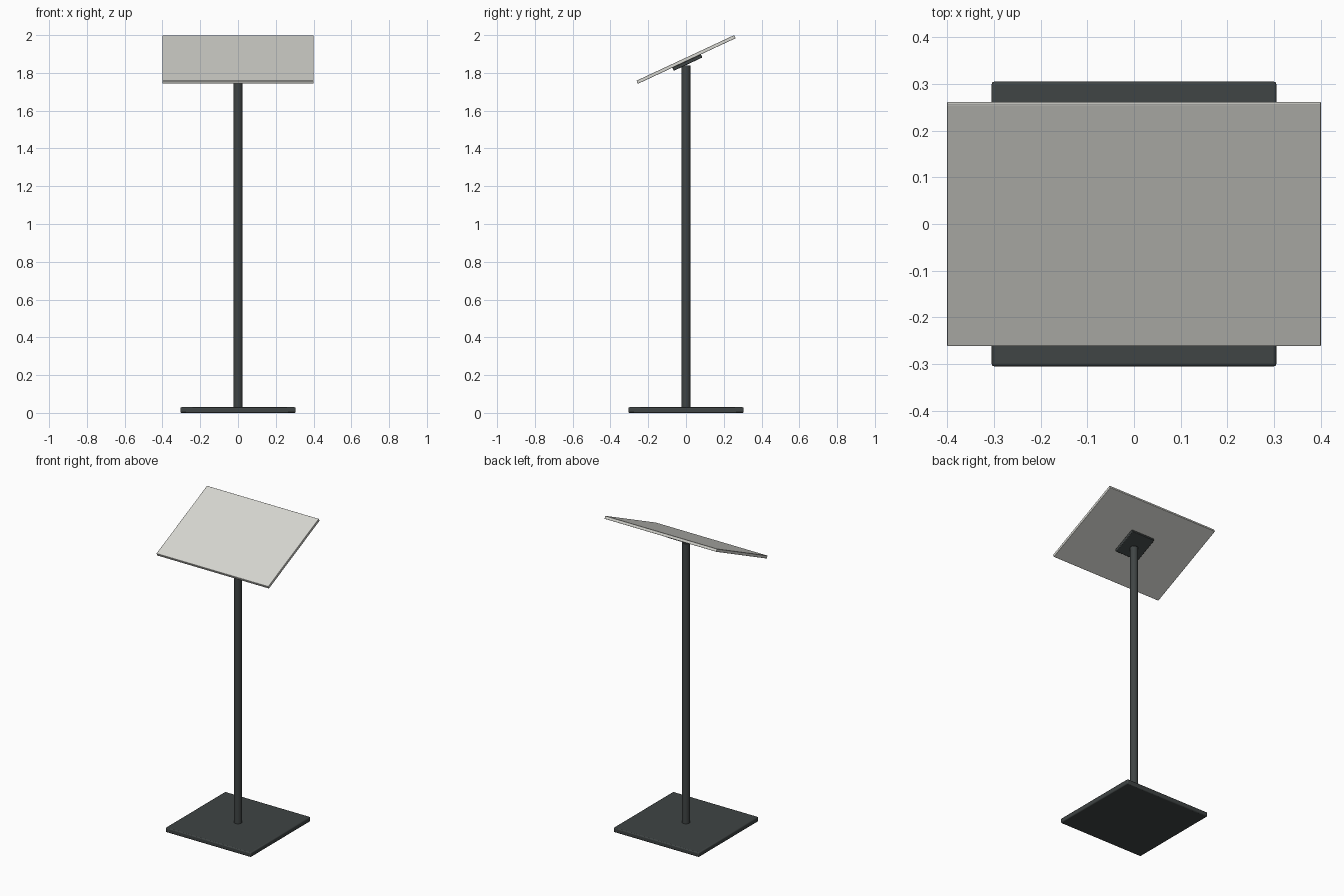
import bpy
import math
from mathutils import Matrix, Vector

default = bpy.data.objects.get("Cube")
if default:
    bpy.data.objects.remove(default, do_unlink=True)


def material(name, color):
    m = bpy.data.materials.new(name)
    m.use_nodes = True
    m.diffuse_color = color
    for node in m.node_tree.nodes:
        if node.type == "BSDF_PRINCIPLED":
            node.inputs["Base Color"].default_value = color
    return m


dark = material("charcoal metal", (0.05, 0.058, 0.058, 1))
pale = material("pale grey board", (0.68, 0.68, 0.64, 1))


def finish(obj, name, mat, bevel):
    obj.name = name
    obj.data.materials.append(mat)
    mod = obj.modifiers.new("soft edges", "BEVEL")
    mod.width = bevel
    mod.segments = 2
    mod.limit_method = "ANGLE"
    bpy.ops.object.shade_smooth_by_angle(angle=math.radians(35))


def slab(name, size, center, tilt, mat, bevel):
    bpy.ops.mesh.primitive_cube_add(size=1)
    obj = bpy.context.object
    obj.data.transform(Matrix.Diagonal((*size, 1)))
    obj.location = center
    obj.rotation_euler.x = tilt
    finish(obj, name, mat, bevel)


tilt = math.radians(25)
normal = Vector((0, -math.sin(tilt), math.cos(tilt)))
board_center = Vector((0, 0, 1.871))
board_thick = 0.018
plate_thick = 0.018

# Floor base
slab("base", (0.61, 0.61, 0.03), (0, 0, 0.015), 0, dark, 0.006)

# Upright pole, running up into the mounting plate
bottom, top = 0.028, 1.84
bpy.ops.mesh.primitive_cylinder_add(vertices=32, radius=0.024, depth=top - bottom,
                                    location=(0, 0, (top + bottom) / 2))
finish(bpy.context.object, "pole", dark, 0.002)

# Tilted mounting plate under the board
slab("mounting_plate", (0.167, 0.167, plate_thick),
     board_center - normal * (board_thick + plate_thick) / 2, tilt, dark, 0.003)

# Tilted display board
slab("display_board", (0.8, 0.57, board_thick), board_center, tilt, pale, 0.002)
